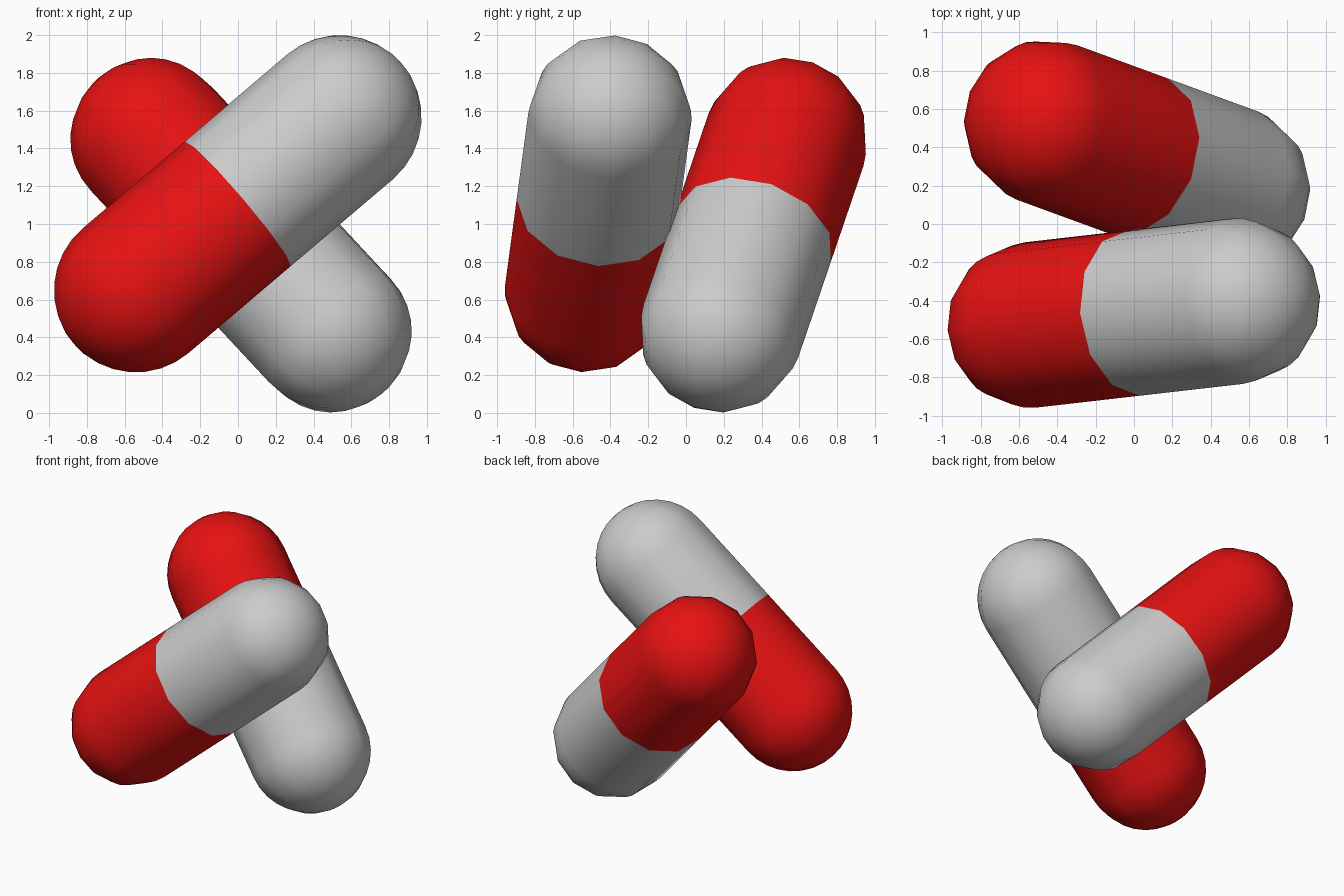
import bpy, bmesh
from math import sin, cos, pi, radians
from mathutils import Vector, Matrix

if "Cube" in bpy.data.objects:
    bpy.data.objects.remove(bpy.data.objects["Cube"])

R = 0.433      # capsule radius
SIDES = 12     # facets around the capsule
RINGS = 8      # rings per rounded end

red = bpy.data.materials.new("red_shell")
red.diffuse_color = (0.8, 0.006, 0.006, 1)
red.use_nodes = True
red.node_tree.nodes["Principled BSDF"].inputs["Base Color"].default_value = red.diffuse_color


def half_capsule(name, middle, end, roll, mat=None):
    """Open tube from the seam to the end centre, closed by a hemisphere."""
    axis = end - middle
    length = axis.length
    axis.normalize()
    profile = [(R, 0)] + [(R * cos(i * pi / 2 / RINGS), length + R * sin(i * pi / 2 / RINGS))
                          for i in range(RINGS + 1)]
    bm = bmesh.new()
    verts = [bm.verts.new((r, 0, z)) for r, z in profile]
    edges = [bm.edges.new(pair) for pair in zip(verts, verts[1:])]
    bmesh.ops.spin(bm, geom=verts + edges, cent=(0, 0, 0), axis=(0, 0, 1),
                   angle=2 * pi, steps=SIDES, use_duplicate=False)
    bmesh.ops.remove_doubles(bm, verts=bm.verts, dist=0.0005)
    bmesh.ops.recalc_face_normals(bm, faces=bm.faces)
    # make sure the open shell faces outwards
    bm.normal_update()
    if sum(f.normal.dot(f.calc_center_median() - Vector((0, 0, length / 2))) for f in bm.faces) < 0:
        bmesh.ops.reverse_faces(bm, faces=bm.faces)
    # local z runs along the capsule, local x lies in the front plane
    x = Vector((0, 1, 0)).cross(axis).normalized()
    y = axis.cross(x)
    turn = Matrix((x, y, axis)).transposed().to_4x4()
    bm.transform(Matrix.Translation(middle) @ turn @ Matrix.Rotation(roll, 4, 'Z'))
    mesh = bpy.data.meshes.new(name)
    bm.to_mesh(mesh)
    bm.free()
    for p in mesh.polygons:
        p.use_smooth = True
    if mat:
        mesh.materials.append(mat)
    obj = bpy.data.objects.new(name, mesh)
    bpy.context.collection.objects.link(obj)


def capsule(name, red_end, grey_end, roll):
    a, b = Vector(red_end), Vector(grey_end)
    middle = (a + b) / 2
    half_capsule(name + "_red_half", middle, a, -roll, red)
    half_capsule(name + "_grey_half", middle, b, roll)


# front pill leans up to the right, back pill crosses behind it
capsule("front_pill", (-0.542, -0.527, 0.647), (0.54, -0.403, 1.567), 0)
capsule("back_pill", (-0.455, 0.53, 1.447), (0.487, 0.185, 0.435), radians(-13))
